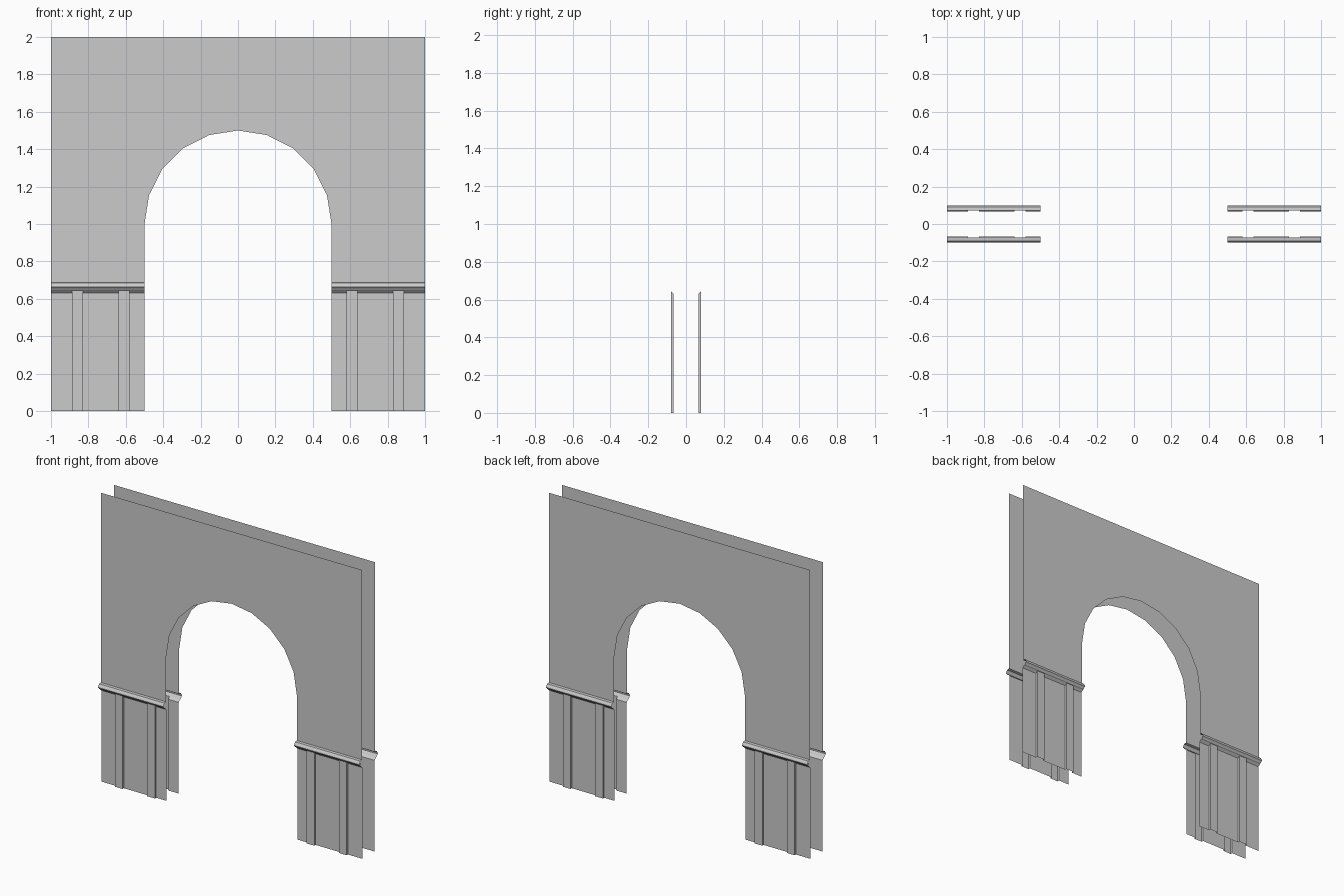
import bpy, math

if "Cube" in bpy.data.objects:
    bpy.data.objects.remove(bpy.data.objects["Cube"])

WALL_Y, PANEL_Y, STILE_Y = -0.071, -0.066, -0.08
PANEL_TOP, DADO_TOP, RAIL_TOP = 0.631, 0.645, 0.687


def make_part(name, faces):
    """One quarter of a part, mirrored to both sides and to the back."""
    verts, index = [], []
    for f in faces:
        index.append(range(len(verts), len(verts) + len(f)))
        verts += f
    mesh = bpy.data.meshes.new(name)
    mesh.from_pydata(verts, [], [list(i) for i in index])
    obj = bpy.data.objects.new(name, mesh)
    bpy.context.collection.objects.link(obj)
    mirror = obj.modifiers.new("mirror", 'MIRROR')
    mirror.use_axis = (True, True, False)
    mirror.use_mirror_merge = False
    weld = obj.modifiers.new("weld", 'WELD')
    weld.merge_threshold = 0.0005
    return obj


# upper wall sheet with the arched opening
arch = [(0.5 * math.sin(math.radians(18 * i)), 1 + 0.5 * math.cos(math.radians(18 * i)))
        for i in range(6)]
outline = [(0, 2)] + arch + [(0.5, RAIL_TOP), (1, RAIL_TOP), (1, 2)]
make_part("arched_wall", [[(x, WALL_Y, z) for x, z in outline]])

# chair rail moulding, profile from top to bottom
profile = [(WALL_Y, RAIL_TOP), (-0.09, 0.685), (-0.1, 0.669), (-0.1, 0.662),
           (-0.093, 0.655), (-0.088, 0.648), (STILE_Y, DADO_TOP)]
make_part("chair_rail", [[(0.5, *a), (0.5, *b), (1, *b), (1, *a)]
                         for a, b in zip(profile, profile[1:])])

# dado: recessed panels between raised stiles
top = {PANEL_Y: PANEL_TOP, STILE_Y: DADO_TOP}
section = [(0.5, PANEL_Y), (0.58, PANEL_Y), (0.58, STILE_Y), (0.64, STILE_Y),
           (0.64, PANEL_Y), (0.828, PANEL_Y), (0.828, STILE_Y), (0.887, STILE_Y),
           (0.887, PANEL_Y), (1, PANEL_Y)]
dado = []
for a, b in zip(section, section[1:]):
    dado.append([(*a, 0), (*b, 0), (*b, top[b[1]]), (*a, top[a[1]])])
    # sloped head above each panel
    if a[1] == b[1] == PANEL_Y:
        dado.append([(*a, PANEL_TOP), (*b, PANEL_TOP),
                     (b[0], STILE_Y, DADO_TOP), (a[0], STILE_Y, DADO_TOP)])
make_part("dado_panelling", dado)
